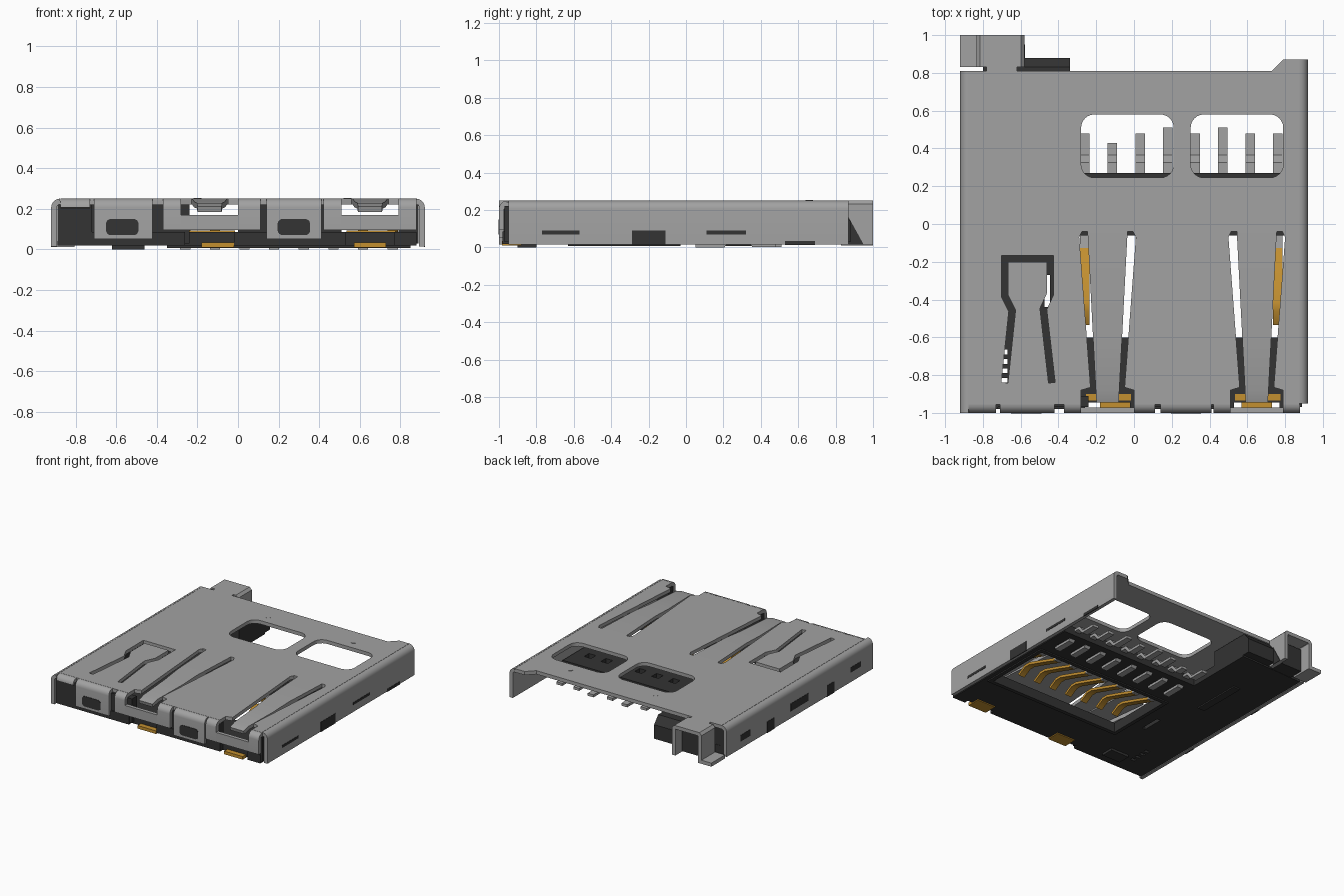
import bpy, bmesh, math
from mathutils import Vector

cube = bpy.data.objects.get("Cube")
if cube:
    bpy.data.objects.remove(cube, do_unlink=True)


def material(name, color):
    m = bpy.data.materials.new(name)
    m.use_nodes = True
    m.diffuse_color = (*color, 1)
    m.node_tree.nodes["Principled BSDF"].inputs["Base Color"].default_value = (*color, 1)
    return m


STEEL = material("steel grey", (0.36, 0.36, 0.36))
BLACK = material("black plastic", (0.033, 0.033, 0.033))
GOLD = material("contact gold", (0.55, 0.28, 0.03))
parts = []


def prism(name, loops, axis, lo, hi, mat):
    """Fill 2D loops (first is the outline, the rest are holes) and extrude along an axis."""
    cu = bpy.data.curves.new(name, "CURVE")
    cu.dimensions, cu.fill_mode, cu.extrude = "2D", "BOTH", (hi - lo) / 2
    for loop in loops:
        s = cu.splines.new("POLY")
        s.points.add(len(loop) - 1)
        for p, (u, v) in zip(s.points, loop):
            p.co = (u, v, 0, 1)
        s.use_cyclic_u = True
    tmp = bpy.data.objects.new(name + "_curve", cu)
    bpy.context.scene.collection.objects.link(tmp)
    dg = bpy.context.evaluated_depsgraph_get()
    me = bpy.data.meshes.new_from_object(tmp.evaluated_get(dg))
    bpy.data.objects.remove(tmp, do_unlink=True)
    bpy.data.curves.remove(cu)
    bm = bmesh.new()
    bm.from_mesh(me)
    mid = (lo + hi) / 2
    for vert in bm.verts:
        u, v, w = vert.co
        w += mid
        vert.co = {"x": (w, u, v), "y": (u, w, v), "z": (u, v, w)}[axis]
    bmesh.ops.remove_doubles(bm, verts=bm.verts, dist=1e-5)
    bmesh.ops.recalc_face_normals(bm, faces=bm.faces)
    bm.to_mesh(me)
    bm.free()
    me.name = name
    me.materials.clear()
    me.materials.append(mat)
    ob = bpy.data.objects.new(name, me)
    bpy.context.scene.collection.objects.link(ob)
    parts.append(ob)
    return ob


def rect(u0, u1, v0, v1, r=0.0):
    if not r:
        return [(u0, v0), (u1, v0), (u1, v1), (u0, v1)]
    pts = []
    for k, (cu, cv) in enumerate(rect(u0 + r, u1 - r, v0 + r, v1 - r)):
        for i in range(7):
            a = math.pi + k * math.pi / 2 + i * math.pi / 12
            pts.append((cu + r * math.cos(a), cv + r * math.sin(a)))
    return pts


def box(name, x, y, z, mat):
    return prism(name, [rect(*x, *y)], "z", *z, mat)


def ribbon(path, t):
    """Thicken a polyline into a closed outline with mitred corners."""
    p = [Vector(q) for q in path]
    d = [(b - a).normalized() for a, b in zip(p, p[1:])]
    left, right = [], []
    for i, q in enumerate(p):
        a, b = d[max(i - 1, 0)], d[min(i, len(d) - 1)]
        n = Vector((-a.y - b.y, a.x + b.x)).normalized()
        n *= t / 2 / max(n.dot(Vector((-a.y, a.x))), 0.4)
        left.append(tuple(q + n))
        right.append(tuple(q - n))
    return left + right[::-1]


T, TOP, R = 0.028, 0.25, 0.045


def bend(edge, sign, bottom):
    """Sheet section turning down from the top plate at an outer edge."""
    r, c = R - T / 2, edge - sign * R
    arc = [(c + sign * r * math.sin(a), TOP - R + r * math.cos(a))
           for a in [i * math.pi / 12 for i in range(7)]]
    path = arc + [(edge - sign * T / 2, bottom)] if bottom < TOP - R else arc
    return ribbon(path, T)


# Shell top plate: outline with two front notches, card windows and a spring slot
TONGUES = (-0.14, 0.65)
FRONT, SIDE = -1 + R, 0.92 - R
outline = [(-SIDE, FRONT)]
for c in TONGUES:
    half = [(-0.14, FRONT), (-0.14, -0.88), (-0.09, -0.865), (-0.15, -0.07), (-0.135, -0.04)]
    outline += [(c + u, v) for u, v in half] + [(c - u, v) for u, v in half[::-1]]
outline += [(SIDE, FRONT), (SIDE, 0.87), (0.79, 0.87), (0.73, 0.81),
            (-0.62, 0.81), (-0.62, 0.84), (-0.78, 0.84), (-0.78, 0.81), (-SIDE, 0.81)]
spring = [(-0.435, -0.84), (-0.48, -0.45), (-0.443, -0.37), (-0.443, -0.185),
          (-0.685, -0.185), (-0.685, -0.38), (-0.645, -0.46), (-0.685, -0.84)]
prism("shell_top", [outline, rect(-0.28, 0.21, 0.245, 0.58, 0.07),
                    rect(0.3, 0.79, 0.245, 0.58, 0.07), ribbon(spring, 0.035)],
      "z", TOP - T, TOP, STEEL)

# Side walls with dark slots
prism("shell_wall_right", [bend(-0.92, -1, 0.015)], "y", -1, 0.81, STEEL)
prism("shell_wall_left", [bend(0.92, 1, 0.015)], "y", -0.95, 0.87, STEEL)
for y0, y1, z0, z1 in ((-0.77, -0.57, 0.07, 0.09), (-0.29, -0.11, 0.012, 0.09),
                       (0.11, 0.32, 0.07, 0.09), (0.53, 0.69, 0.012, 0.035)):
    box("left_wall_slot", (0.915, 0.922), (y0, y1), (z0, z1), BLACK)
for y0, y1, z0, z1 in ((0.52, 0.64, 0.07, 0.12), (0.22, 0.31, 0.012, 0.1),
                       (-0.2, 0.02, 0.07, 0.13), (-0.52, -0.43, 0.012, 0.1),
                       (-0.85, -0.72, 0.09, 0.13)):
    box("right_wall_slot", (-0.922, -0.915), (y0, y1), (z0, z1), BLACK)

# Front flaps, frames around the notches, and flap windows
flaps = [(-0.875, -0.73, 0.22), (-0.71, -0.42, 0.05), (0.14, 0.41, 0.05)]
for c in TONGUES:
    end = c + 0.25
    flaps += [(c - 0.23, c - 0.14, 0.095), (c + 0.14, min(end, 0.88), 0.095)]
    box("front_band", (c - 0.14, c + 0.14), (-1, -1 + T), (0.095, 0.17), STEEL)
for x0, x1, z in flaps:
    prism("front_flap", [bend(-1, -1, z)], "x", x0, x1, STEEL)
for x in (-0.57, 0.275):
    prism("flap_window", [rect(x - 0.08, x + 0.08, 0.07, 0.15, 0.025)],
          "y", -1.003, -0.995, BLACK)

# Spring tongues dipping toward the front
for c in TONGUES:
    dip = [(-0.04, 0.236), (-0.42, 0.236), (-0.6, 0.222), (-0.88, 0.215), (-0.94, 0.198)]
    tongue = prism("spring_tongue", [ribbon(dip, T)], "x", c - 0.1, c + 0.1, STEEL)
    for v in tongue.data.vertices:
        w = 0.106 + (v.co.y + 0.04) * 0.052
        v.co.x = c + math.copysign(w, v.co.x - c)

# Rear bracket: bent hoop with a soldering foot
hoop = [(-0.92, 0.025), (-0.82, 0.025), (-0.82, 0.225), (-0.81, 0.236),
        (-0.605, 0.236), (-0.594, 0.225), (-0.594, 0.015)]
prism("rear_bracket", [ribbon(hoop, T)], "y", 0.83, 1, STEEL)
prism("bracket_gusset", [[(0.87, 0.015), (0.95, 0.015), (0.87, 0.16)]],
      "x", -0.581, -0.576, BLACK)
box("bracket_core", (-0.8, -0.61), (0.78, 0.92), (0.02, 0.2), BLACK)

# Plate dimples
for x in (-0.2, 0.54):
    prism("dimple", [rect(x - 0.02, x + 0.02, 0.64, 0.68, 0.0195)],
          "z", TOP - 0.003, TOP + 0.002, STEEL)

# Plastic floor with contact opening and small holes
PINS = [-0.26 + 0.146 * i for i in range(8)]
floor = [(-0.89, -0.98)]
for c in TONGUES:
    floor += [(c - 0.12, -0.98), (c - 0.12, -0.945), (c + 0.12, -0.945), (c + 0.12, -0.98)]
floor += [(0.88, -0.98), (0.88, 0.27), (-0.34, 0.27), (-0.34, 0.82), (-0.89, 0.8)]
holes = [rect(-0.32, 0.82, -0.6, -0.06), rect(-0.475, -0.445, -0.44, -0.27)]
holes += [rect(x - 0.03, x + 0.03, 0.07, 0.13) for x in PINS]
holes += [rect(-0.71, -0.67, y, y + 0.025) for y in (-0.84, -0.79, -0.74, -0.69)]
prism("floor", [floor] + holes, "z", 0.018, 0.085, BLACK)

# Opening frame and ribs under the floor
prism("opening_rim", [rect(-0.35, 0.85, -0.63, -0.03), rect(-0.32, 0.82, -0.6, -0.06)],
      "z", 0.008, 0.03, BLACK)
box("floor_rib", (-0.62, -0.56), (0.05, 0.45), (0.008, 0.03), BLACK)
box("floor_foot", (-0.62, -0.46), (-0.9, -0.8), (0.0, 0.03), BLACK)

# Plastic walls: slider rail, front posts and the rear block
box("slider_rail", (-0.89, -0.72), (-0.98, 0.8), (0.08, 0.22), BLACK)
for x0, x1 in ((-0.72, -0.24), (0, 0.51), (0.79, 0.89)):
    box("front_post", (x0, x1), (-0.97, -0.91), (0.03, 0.22), BLACK)
prism("rear_block", [[(0.5, 0.03), (0.88, 0.03), (0.88, 0.14), (0.83, 0.2), (0.5, 0.2)]],
      "x", -0.61, -0.34, BLACK)

# Contacts: steel tails at the rear, gold springs in the opening
for i, x in enumerate(PINS):
    tip = (0.48, 0.43, 0.48, 0.51)[i] if i < 4 else 0.51 if i == 5 else 0.48
    span = (x - 0.025, x + 0.025)
    tail = [(0.05, 0.01), (0.2, 0.01), (0.24, 0.06), (0.32, 0.06), (0.36, 0.012), (tip, 0.012)]
    prism("contact_tail", [ribbon(tail, 0.02)], "x", *span, STEEL)
    prism("contact_root", [ribbon([(-0.04, 0.04), (-0.13, 0.05)], 0.02)], "x", *span, STEEL)
    spring_arm = [(-0.13, 0.05), (-0.25, 0.09), (-0.41, 0.14), (-0.46, 0.14), (-0.53, 0.1)]
    prism("contact_spring", [ribbon(spring_arm, 0.02)], "x", *span, GOLD)

# Gold soldering pads at the front
for c in TONGUES:
    x = c + 0.04 if c < 0 else c
    box("front_pad", (x - 0.08, x + 0.08), (-0.985, -0.88), (0.01, 0.034), GOLD)
    box("pad_strip", (c - 0.115, c + 0.125), (-0.935, -0.9), (0.083, 0.092), GOLD)

bpy.ops.object.select_all(action="DESELECT")
for ob in parts:
    ob.select_set(True)
bpy.context.view_layer.objects.active = parts[0]
bpy.ops.object.shade_smooth_by_angle(angle=math.radians(30))
